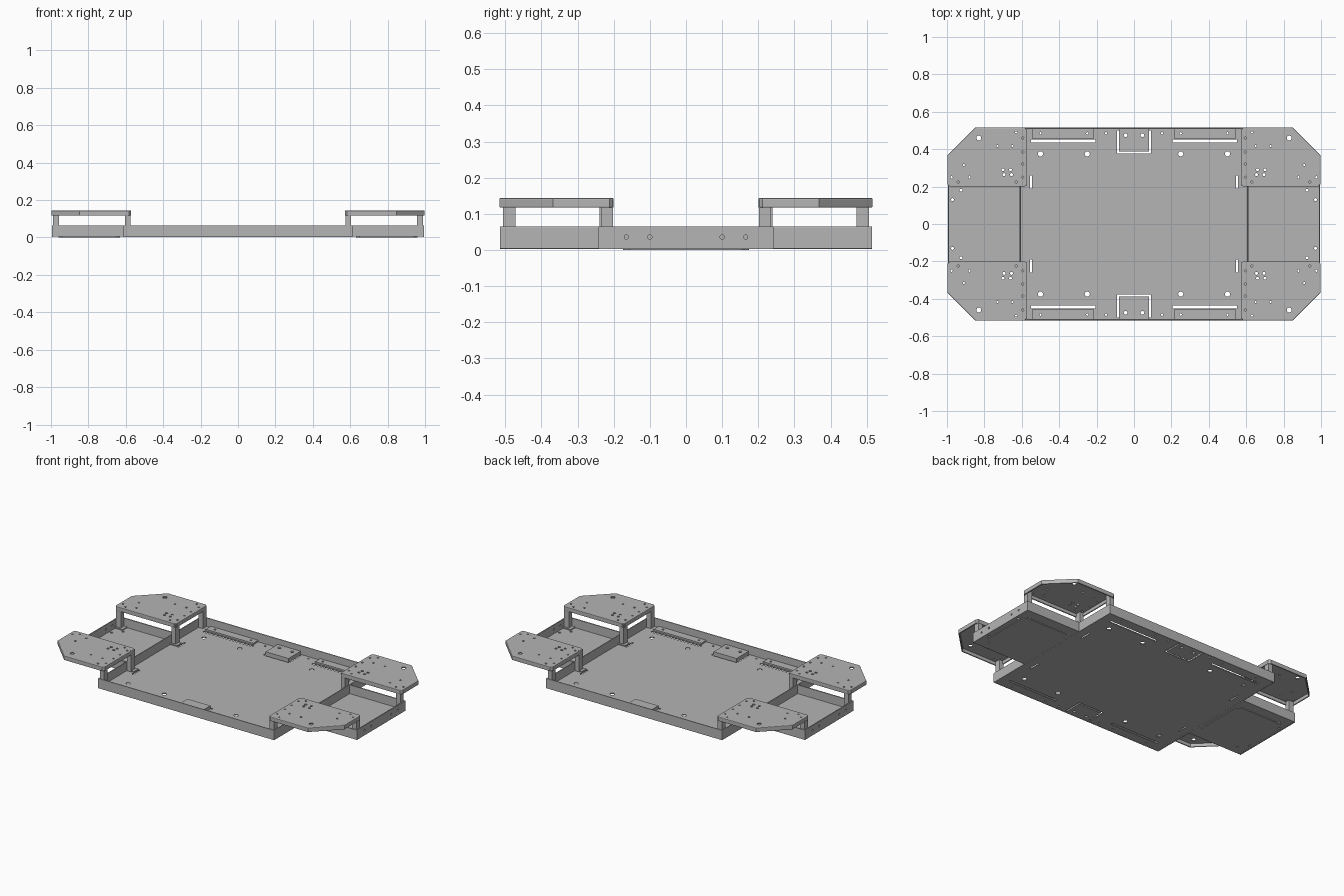
import bpy, bmesh, math

cube = bpy.data.objects.get("Cube")
if cube:
    bpy.data.objects.remove(cube, do_unlink=True)

grey = bpy.data.materials.new("brushed grey metal")
grey.use_nodes = True
grey.diffuse_color = (0.46, 0.46, 0.46, 1)
grey.node_tree.nodes["Principled BSDF"].inputs["Base Color"].default_value = (0.46, 0.46, 0.46, 1)


def rect(x0, x1, y0, y1):
    return [(x0, y0), (x1, y0), (x1, y1), (x0, y1)]


def circle(x, y, r, n=14):
    return [(x + r * math.cos(2 * math.pi * i / n), y + r * math.sin(2 * math.pi * i / n))
            for i in range(n)]


def flip(loop, sx, sy):
    return [(x * sx, y * sy) for x, y in loop]


def sheet(name, loops, z0, z1, bevel=0.0, place=None):
    """Flat plate: first loop is the outline, the others are holes."""
    curve = bpy.data.curves.new(name, 'CURVE')
    curve.dimensions = '2D'
    curve.fill_mode = 'BOTH'
    curve.extrude = (z1 - z0) / 2
    for loop in loops:
        sp = curve.splines.new('POLY')
        sp.points.add(len(loop) - 1)
        for p, (x, y) in zip(sp.points, loop):
            p.co = (x, y, 0, 1)
        sp.use_cyclic_u = True
    tmp = bpy.data.objects.new(name + " outline", curve)
    bpy.context.collection.objects.link(tmp)
    mesh = bpy.data.meshes.new_from_object(tmp)
    bpy.data.objects.remove(tmp, do_unlink=True)
    bm = bmesh.new()
    bm.from_mesh(mesh)
    bmesh.ops.remove_doubles(bm, verts=bm.verts, dist=1e-5)
    bmesh.ops.translate(bm, verts=bm.verts, vec=(0, 0, (z0 + z1) / 2))
    if place:
        for v in bm.verts:
            v.co = place(*v.co)
    bmesh.ops.recalc_face_normals(bm, faces=bm.faces)
    bm.to_mesh(mesh)
    bm.free()
    mesh.materials.clear()
    mesh.materials.append(grey)
    for poly in mesh.polygons:
        poly.use_smooth = False
        poly.material_index = 0
    ob = bpy.data.objects.new(name, mesh)
    bpy.context.collection.objects.link(ob)
    if bevel:
        mod = ob.modifiers.new("rolled edge", 'BEVEL')
        mod.width = bevel
        mod.segments = 2
        mod.limit_method = 'ANGLE'
        mod.angle_limit = math.radians(60)
    return ob


def box(name, x0, x1, y0, y1, z0, z1):
    return sheet(name, [rect(x0, x1, y0, y1)], z0, z1)


SIDES = (-1, 1)
CORNERS = [(sx, sy) for sx in SIDES for sy in SIDES]
WALL = 0.065
MX, MY = 0.612, 0.515      # half size of the main tray
EX, EY = 0.995, 0.242      # reach and half width of the end trays

# Main tray floor with drilled holes and slots
cuts = []
for sx, sy in CORNERS:
    corner_cuts = [circle(0.25, 0.375, 0.014), circle(0.5, 0.375, 0.014),
                   circle(0.25, 0.485, 0.006), circle(0.5, 0.485, 0.006),
                   circle(0.045, 0.475, 0.01), circle(0.15, 0.485, 0.006),
                   rect(0.205, 0.55, 0.436, 0.451), rect(0.546, 0.556, 0.19, 0.26)]
    cuts += [flip(c, sx, sy) for c in corner_cuts]
for sy in SIDES:
    u_slot = [(-0.09, 0.5), (-0.09, 0.378), (0.09, 0.378), (0.09, 0.5),
              (0.08, 0.5), (0.08, 0.388), (-0.08, 0.388), (-0.08, 0.5)]
    cuts.append(flip(u_slot, 1, sy))
sheet("main_floor", [rect(-MX, MX, -MY + 0.003, MY - 0.003)] + cuts, 0.004, 0.01)

# Main tray walls
t = 0.007
sheet("main_walls", [rect(-MX, MX, -MY, MY), rect(-MX + t, MX - t, -MY + t, MY - t)],
      0.003, WALL, 0.002)

# Raised tabs and strips along the long walls
for sy in SIDES:
    tab = [rect(-0.08, 0.08, 0.388, 0.51), circle(-0.045, 0.475, 0.01), circle(0.045, 0.475, 0.01)]
    sheet("raised_tab", [flip(c, 1, sy) for c in tab], 0.008, 0.03)
    for sx in SIDES:
        strip = [rect(0.215, 0.545, 0.458, 0.509), circle(0.25, 0.485, 0.006),
                 circle(0.5, 0.485, 0.006)]
        sheet("raised_strip", [flip(c, sx, sy) for c in strip], 0.009, 0.02)

# End trays
for sx in SIDES:
    x_in, x_out = 0.605, EX
    holes = [circle(x, sy * y, 0.008) for x, y in ((0.925, 0.18), (0.97, 0.13)) for sy in SIDES]
    floor = [rect(x_in, x_out - 0.003, -EY + 0.003, EY - 0.003)] + holes
    sheet("end_floor", [flip(c, sx, 1) for c in floor], 0.004, 0.01)
    panel = [(0.65, -0.175), (0.94, -0.175), (0.96, -0.155), (0.96, 0.155),
             (0.94, 0.175), (0.65, 0.175), (0.63, 0.155), (0.63, -0.155)]
    sheet("under_panel", [flip(panel, sx, 1)], 0, 0.0045)
    for sy in SIDES:
        side = rect(x_in, x_out, EY - t, EY)
        sheet("end_side_wall", [flip(side, sx, sy)], 0.004, WALL)
    bolts = [circle(sy * y, 0.036, 0.006) for y in (0.1, 0.165) for sy in SIDES]
    sheet("end_wall", [rect(-EY, EY, 0.003, WALL)] + bolts, x_out - t, x_out,
          place=lambda a, b, c, s=sx: (s * c, a, b))

# Corner platforms on posts
outer = [(0.572, 0.202), (0.985, 0.2), (0.997, 0.212), (0.997, 0.368), (0.848, 0.516),
         (0.584, 0.516), (0.572, 0.504)]
outer[0:1] = [(0.572, 0.212), (0.584, 0.2)]
cx, cy = 0.78, 0.355


def inset(loop, d):
    """Shrink the platform outline evenly about its middle."""
    fx, fy = 1 - d / 0.2125, 1 - d / 0.158
    return [(cx + (x - cx) * fx, cy + (y - cy) * fy) for x, y in loop]


small = [(0.595, 0.46), (0.595, 0.385), (0.595, 0.32), (0.595, 0.25), (0.63, 0.49),
         (0.73, 0.417), (0.65, 0.417), (0.91, 0.315), (0.88, 0.25), (0.975, 0.25),
         (0.94, 0.225), (0.63, 0.225)]
medium = [(0.70, 0.29), (0.66, 0.29), (0.695, 0.255 + 0.035 / 4), (0.655, 0.264)]
posts = [(0.575, 0.604, 0.472, 0.507), (0.575, 0.604, 0.202, 0.24), (0.956, 0.988, 0.202, 0.234)]
for sx, sy in CORNERS:
    drilled = [circle(x, y, 0.006, 10) for x, y in small]
    drilled += [circle(x, y, 0.008, 10) for x, y in medium]
    drilled.append(circle(0.83, 0.46, 0.013))
    top = [inset(outer, 0.004)] + drilled
    sheet("platform_top", [flip(c, sx, sy) for c in top], 0.138, 0.144)
    lip = [outer, inset(outer, 0.009)]
    sheet("platform_lip", [flip(c, sx, sy) for c in lip], 0.117, 0.144, 0.004)
    for x0, x1, y0, y1 in posts:
        sheet("post", [flip(rect(x0, x1, y0, y1), sx, sy)], 0.01, 0.14)
    # Foot plates under the two inner-row posts
    for fx0, fx1 in ((0.558, 0.606), (0.935, 0.988)):
        sheet("post_foot", [flip(rect(fx0, fx1, 0.19, 0.236), sx, sy)], 0.009, 0.016)
